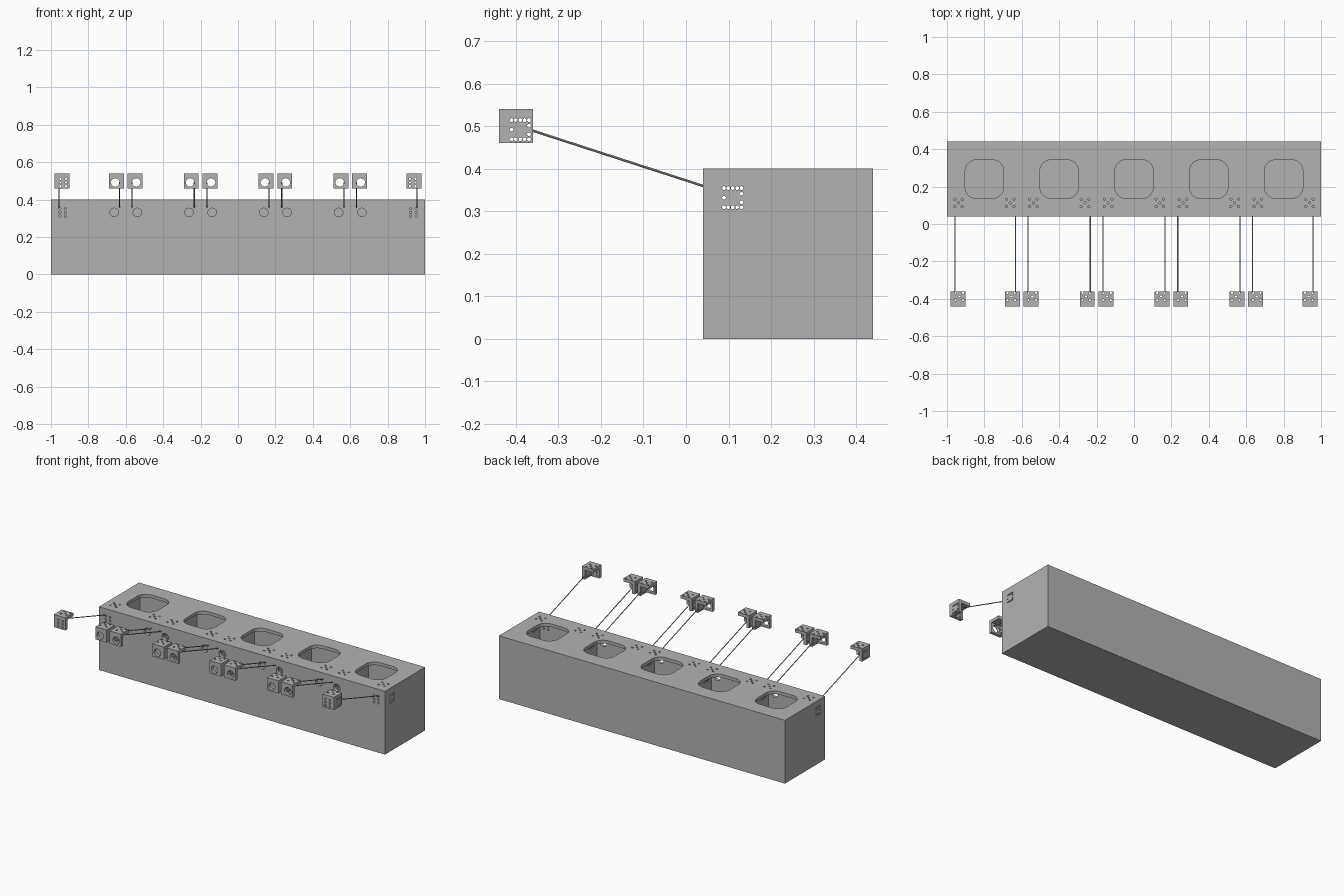
import bpy, bmesh, math
from mathutils import Matrix, Vector

if "Cube" in bpy.data.objects:
    bpy.data.objects.remove(bpy.data.objects["Cube"])

grey = bpy.data.materials.new("plain_grey")
grey.use_nodes = True
colour = (0.45, 0.45, 0.45, 1)
grey.diffuse_color = colour
grey.node_tree.nodes["Principled BSDF"].inputs["Base Color"].default_value = colour

WALL = 0.02
CENTRES = [-0.8 + 0.4 * i for i in range(5)]


def box(bm, lo, hi, radius=0):
    """Axis-aligned block, optionally with rounded upright edges."""
    lo, hi = Vector(lo), Vector(hi)
    m = Matrix.Translation((lo + hi) / 2) @ Matrix.Diagonal((*(hi - lo), 1))
    verts = bmesh.ops.create_cube(bm, size=1, matrix=m)["verts"]
    if radius:
        edges = {e for v in verts for e in v.link_edges
                 if abs(e.verts[0].co.z - e.verts[1].co.z) > 0.001}
        bmesh.ops.bevel(bm, geom=list(edges), offset=radius, segments=8,
                        profile=0.5, affect='EDGES')


def rod(bm, a, b, radius, sides=14):
    a, b = Vector(a), Vector(b)
    turn = (b - a).to_track_quat('Z', 'Y').to_matrix().to_4x4()
    bmesh.ops.create_cone(bm, cap_ends=True, segments=sides, radius1=radius,
                          radius2=radius, depth=(b - a).length,
                          matrix=Matrix.Translation((a + b) / 2) @ turn)


def hole(bm, centre, axis, radius, reach):
    d = Vector([reach if i == axis else 0 for i in range(3)])
    rod(bm, Vector(centre) - d, Vector(centre) + d, radius)


def make(name, bm):
    mesh = bpy.data.meshes.new(name)
    bm.to_mesh(mesh)
    bm.free()
    ob = bpy.data.objects.new(name, mesh)
    bpy.context.collection.objects.link(ob)
    mesh.materials.append(grey)
    return ob


def cut(target, bm):
    """Subtract a cutter and discard it."""
    cutter = make("cutter", bm)
    cutter.hide_render = True
    mod = target.modifiers.new("cut", 'BOOLEAN')
    mod.operation, mod.solver, mod.object = 'DIFFERENCE', 'EXACT', cutter
    bpy.context.view_layer.objects.active = target
    bpy.ops.object.modifier_apply(modifier=mod.name)
    bpy.data.objects.remove(cutter)


def top_holes(bm, x, y, z):
    # five-spot pattern
    for dx, dy in ((0, 0), (-1, -1), (-1, 1), (1, -1), (1, 1)):
        hole(bm, (x + dx * 0.02, y + dy * 0.019, z), 2, 0.006, 0.025)


def front_holes(bm, x, y, z, spots):
    # six spots on the end corners, one large hole elsewhere
    if spots:
        for dx in (-1, 1):
            for dz in (-1, 0, 1):
                hole(bm, (x + dx * 0.015, y, z + dz * 0.02), 1, 0.006, 0.025)
    else:
        hole(bm, (x, y, z), 1, 0.023, 0.025)


def side_holes(bm, x, y, z):
    # two rows of five, closed by spots at the sides
    for i in range(-2, 3):
        for dz in (-1, 1):
            hole(bm, (x, y + i * 0.0103, z + dz * 0.0225), 0, 0.0045, 0.03)
    for dy, dz in ((-0.0206, 0), (0.0206, 0.009), (0.0206, -0.011)):
        hole(bm, (x, y + dy, z + dz), 0, 0.0045, 0.03)


# Housing with five compartments
bm = bmesh.new()
box(bm, (-1, 0.04, 0), (1, 0.44, 0.4))
housing = make("housing", bm)

bm = bmesh.new()
for c in CENTRES:
    box(bm, (c - 0.2 + WALL, 0.04 + WALL, WALL), (c + 0.2 - WALL, 0.44 - WALL, 0.4 - WALL))
cut(housing, bm)

# Lid openings and hole patterns
bm = bmesh.new()
for c in CENTRES:
    box(bm, (c - 0.103, 0.137, 0.36), (c + 0.103, 0.343, 0.43), 0.06)
    for s in (-1, 1):
        x = c + s * 0.138
        top_holes(bm, x, 0.113, 0.395)
        front_holes(bm, x, 0.045, 0.332, abs(x) > 0.9)
for i in range(6):
    side_holes(bm, -1 + 0.4 * i, 0.11, 0.332)
cut(housing, bm)

# Corner brackets and the thin guide rods leading to them
for n, c in enumerate(CENTRES):
    for s, side in ((-1, "right"), (1, "left")):
        end = abs(c + s * 0.15) > 0.9
        x = c + s * (0.14 if end else 0.15)
        bm = bmesh.new()
        box(bm, (x - 0.04, -0.44, 0.46), (x + 0.04, -0.36, 0.54))
        bracket = make(f"corner_bracket_{side}_{n + 1}", bm)

        bm = bmesh.new()
        inner, outer = x + s * (0.04 - WALL), x - s * 0.06
        box(bm, (min(inner, outer), -0.42, 0.44), (max(inner, outer), -0.34, 0.52))
        cut(bracket, bm)

        bm = bmesh.new()
        hx = x - s * 0.006
        top_holes(bm, hx, -0.387, 0.54)
        front_holes(bm, hx, -0.44, 0.492, end)
        side_holes(bm, x + s * 0.04, -0.39, 0.492)
        cut(bracket, bm)

        bm = bmesh.new()
        rx = x + s * 0.016
        rod(bm, (rx, -0.365, 0.491), (rx, 0.045, 0.358), 0.0028, 8)
        make(f"guide_rod_{side}_{n + 1}", bm)
